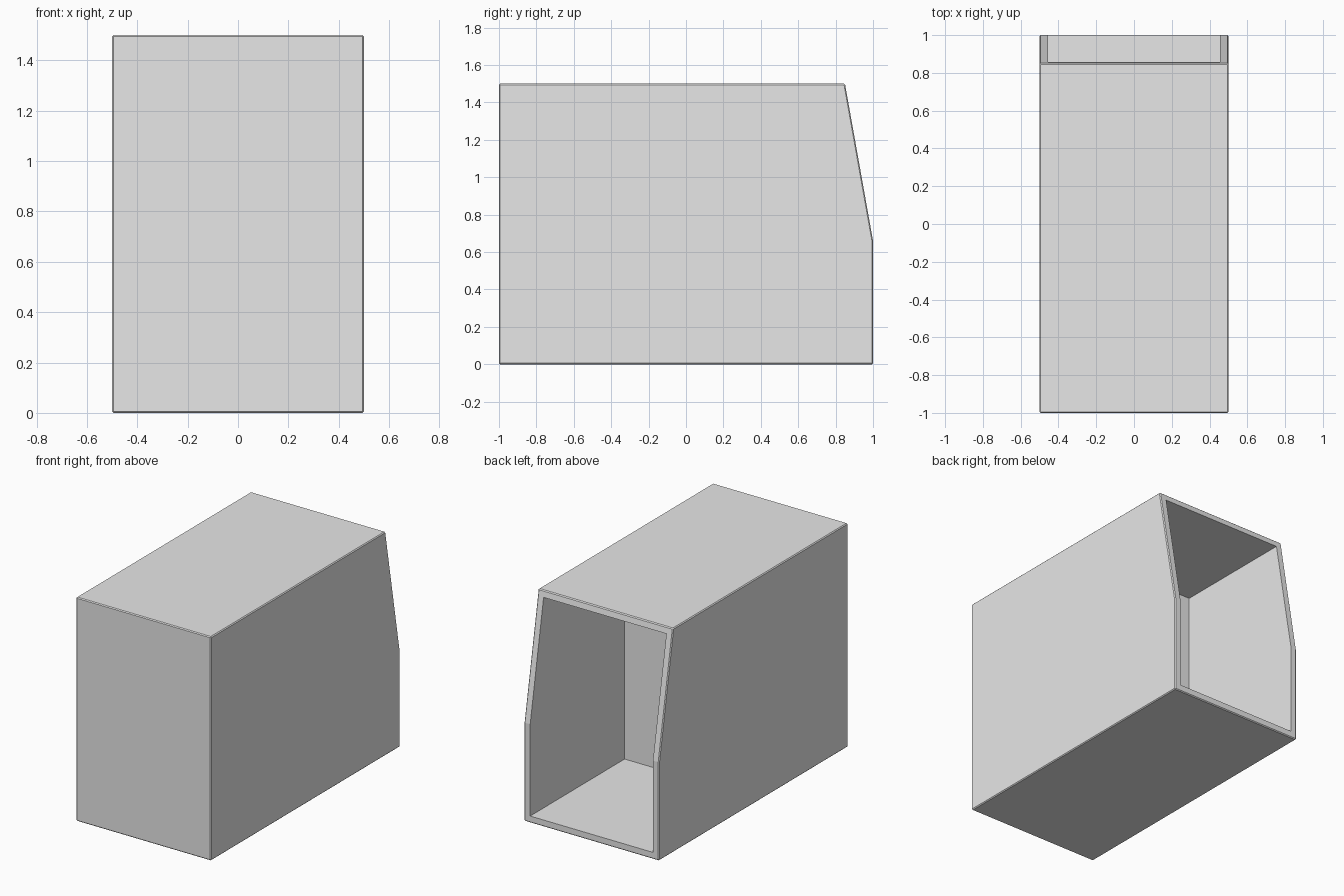
import bpy
import bmesh

cube = bpy.data.objects.get("Cube")
if cube:
    bpy.data.objects.remove(cube, do_unlink=True)

WALL = 0.045
BEVEL = 0.006
INNER_FRONT = 0.0

# Plain grey material
grey = bpy.data.materials.new("light_grey")
grey.use_nodes = True
colour = (0.8, 0.8, 0.8, 1)
grey.diffuse_color = colour
grey.node_tree.nodes["Principled BSDF"].inputs["Base Color"].default_value = colour

# Side profile (y, z) with the sloped upper back, extruded across the width
profile = [(-1, 0), (1, 0), (1, 0.66), (0.85, 1.5), (-1, 1.5)]
bm = bmesh.new()
side = bm.faces.new([bm.verts.new((-0.5, y, z)) for y, z in profile])
sweep = bmesh.ops.extrude_face_region(bm, geom=[side], use_keep_orig=True)
for v in sweep["geom"]:
    if isinstance(v, bmesh.types.BMVert):
        v.co.x = 0.5
bmesh.ops.recalc_face_normals(bm, faces=bm.faces)
outer_edges = [e for e in bm.edges if e.calc_face_angle() > 0.5]

# Rim around the open back, then the recess pushed in to its flat inner wall
back = [f for f in bm.faces if f.normal.y > 0.5]
bmesh.ops.inset_region(bm, faces=back, thickness=WALL, use_even_offset=True)
recess = bmesh.ops.extrude_face_region(bm, geom=back)
for v in recess["geom"]:
    if isinstance(v, bmesh.types.BMVert):
        v.co.y = INNER_FRONT
bmesh.ops.delete(bm, geom=[f for f in back if f.is_valid], context="FACES_ONLY")

# Fine chamfer on the outer edges
bmesh.ops.bevel(bm, geom=[e for e in outer_edges if e.is_valid],
                offset=BEVEL, segments=1, affect="EDGES", profile=0.5)
bmesh.ops.recalc_face_normals(bm, faces=bm.faces)

mesh = bpy.data.meshes.new("open_back_housing")
bm.to_mesh(mesh)
bm.free()
mesh.materials.append(grey)
housing = bpy.data.objects.new("open_back_housing", mesh)
bpy.context.collection.objects.link(housing)
